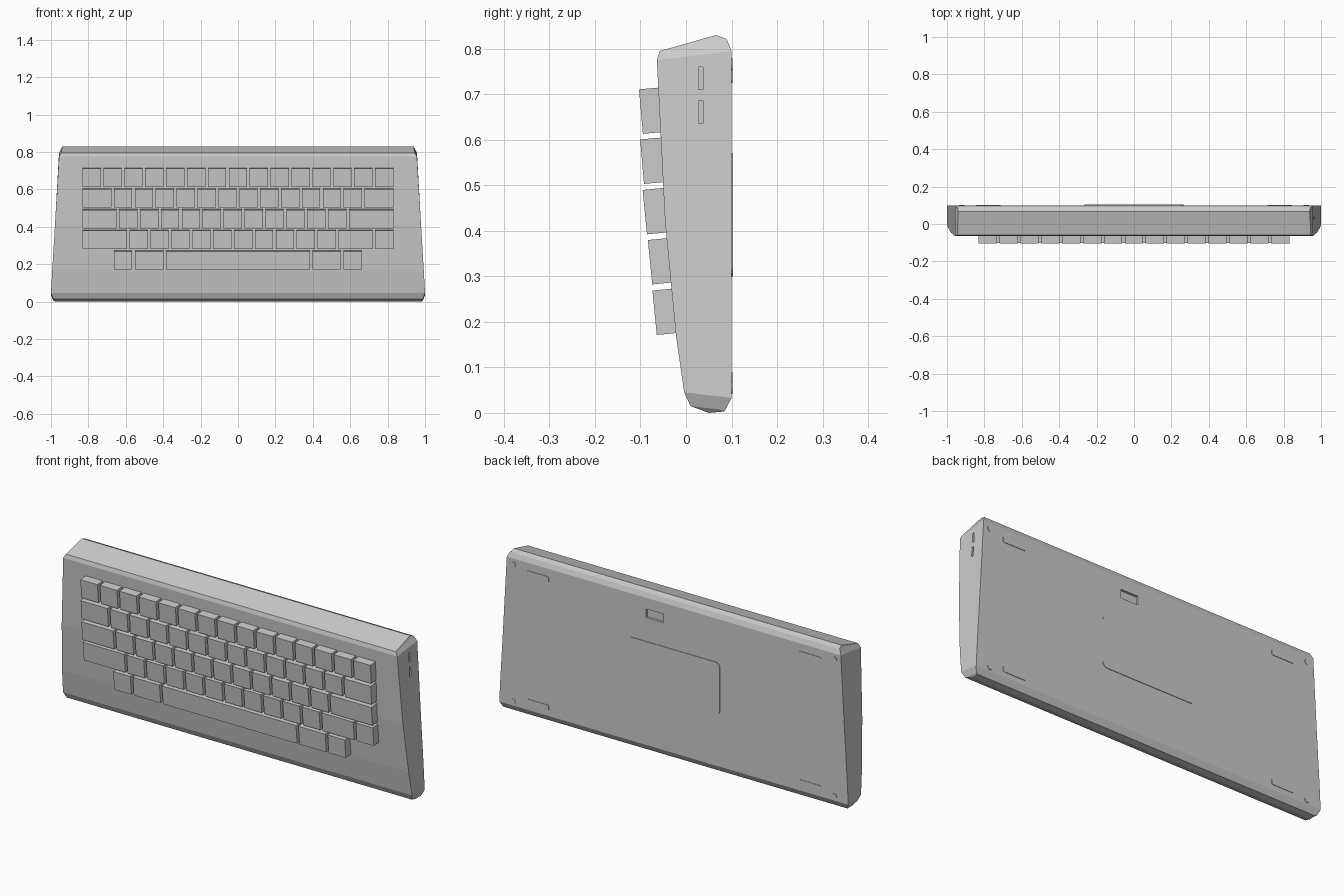
import bpy, bmesh, math
from mathutils import Matrix, Vector

cube = bpy.data.objects.get("Cube")
if cube:
    bpy.data.objects.remove(cube, do_unlink=True)

grey = bpy.data.materials.new("case_grey")
grey.use_nodes = True
GREY = (0.6, 0.6, 0.6, 1)
grey.diffuse_color = GREY
grey.node_tree.nodes["Principled BSDF"].inputs["Base Color"].default_value = GREY


def finish(name, bm):
    bmesh.ops.recalc_face_normals(bm, faces=bm.faces[:])
    mesh = bpy.data.meshes.new(name)
    bm.to_mesh(mesh)
    bm.free()
    mesh.materials.append(grey)
    obj = bpy.data.objects.new(name, mesh)
    bpy.context.collection.objects.link(obj)
    return obj


def add_box(bm, center, size, tilt=0):
    matrix = (Matrix.Translation(center) @ Matrix.Rotation(tilt, 4, 'X')
              @ Matrix.Diagonal((*size, 1)))
    return bmesh.ops.create_cube(bm, size=1, matrix=matrix)["verts"]


def rounded_plate(name, center, size, radius):
    bm = bmesh.new()
    verts = add_box(bm, center, size)
    edges = {e for v in verts for e in v.link_edges
             if abs(e.verts[0].co.y - e.verts[1].co.y) > size[1] / 2}
    bmesh.ops.bevel(bm, geom=list(edges), offset=radius, segments=4,
                    profile=0.5, affect='EDGES')
    return finish(name, bm)


# Case: lofted rows of (front y, front z, back y, back z, half width)
rows = [
    (0.050, 0.000, 0.083, 0.003, 0.980),
    (0.010, 0.015, 0.086, 0.006, 0.988),
    (-0.004, 0.045, 0.100, 0.033, 1.000),
    (-0.022, 0.170, 0.100, 0.170, 0.993),
    (-0.046, 0.420, 0.100, 0.420, 0.978),
    (-0.064, 0.775, 0.100, 0.795, 0.957),
    (-0.058, 0.795, 0.090, 0.820, 0.945),
    (0.066, 0.830, 0.088, 0.822, 0.940),
]
bm = bmesh.new()
rings = [[bm.verts.new(p) for p in ((-w, fy, fz), (w, fy, fz), (w, by, bz), (-w, by, bz))]
         for fy, fz, by, bz, w in rows]
for low, high in zip(rings, rings[1:]):
    for i in range(4):
        j = (i + 1) % 4
        bm.faces.new((low[i], low[j], high[j], high[i]))
bm.faces.new(rings[0])
bm.faces.new(rings[-1])
case = finish("case", bm)

# Cutters for the side ports and the rear latch recess
bm = bmesh.new()
for z in (0.735, 0.661):
    add_box(bm, (0.96, 0.032, z), (0.04, 0.010, 0.050))
add_box(bm, (0.11, 0.10, 0.715), (0.10, 0.024, 0.045))
cutter = finish("recess_cutter", bm)
cutter.hide_render = True
cutter.display_type = 'WIRE'
cut = case.modifiers.new("recesses", 'BOOLEAN')
cut.operation = 'DIFFERENCE'
cut.solver = 'EXACT'
cut.object = cutter

# Keys: widths in units for each row, after a starting offset
PITCH, GAP, LEFT, DEPTH = 0.1117, 0.014, -0.838, 0.075
layouts = [
    (0, [1] * 15, -0.099, 0.662),
    (0, [1.5] + [1] * 12 + [1.5], -0.0965, 0.552),
    (0, [1.75] + [1] * 11 + [2.25], -0.0905, 0.441),
    (0, [2.25] + [1] * 10 + [1.75, 1], -0.079, 0.331),
    (1.5, [1, 1.5, 7, 1.5, 1], -0.069, 0.220),
]
for number, (start, widths, front, z) in enumerate(layouts, 1):
    tilt = math.radians(5 if number < 3 else 5.6)
    bm = bmesh.new()
    for width in widths:
        x = LEFT + (start + width / 2) * PITCH
        inward = Vector((0, math.cos(tilt), math.sin(tilt))) * DEPTH / 2
        add_box(bm, Vector((x, front, z)) + inward,
                (width * PITCH - GAP, DEPTH, 0.098), tilt)
        start += width
    finish(f"key_row_{number}", bm)

# Rear label panel, rubber feet and screws
rounded_plate("rear_panel", (0, 0.100, 0.435), (0.53, 0.006, 0.27), 0.025)
for side, x in (("left", 0.78), ("right", -0.78)):
    for level, z in (("lower", 0.075), ("upper", 0.74)):
        rounded_plate(f"{level}_{side}_foot", (x, 0.100, z), (0.13, 0.005, 0.03), 0.008)
        bm = bmesh.new()
        spot = Matrix.Translation((x * 1.18, 0.100, z + (0.025 if z > 0.5 else -0.02)))
        bmesh.ops.create_cone(bm, cap_ends=True, segments=16, radius1=0.014, radius2=0.014,
                              depth=0.004, matrix=spot @ Matrix.Rotation(math.pi / 2, 4, 'X'))
        finish(f"{level}_{side}_screw", bm)
